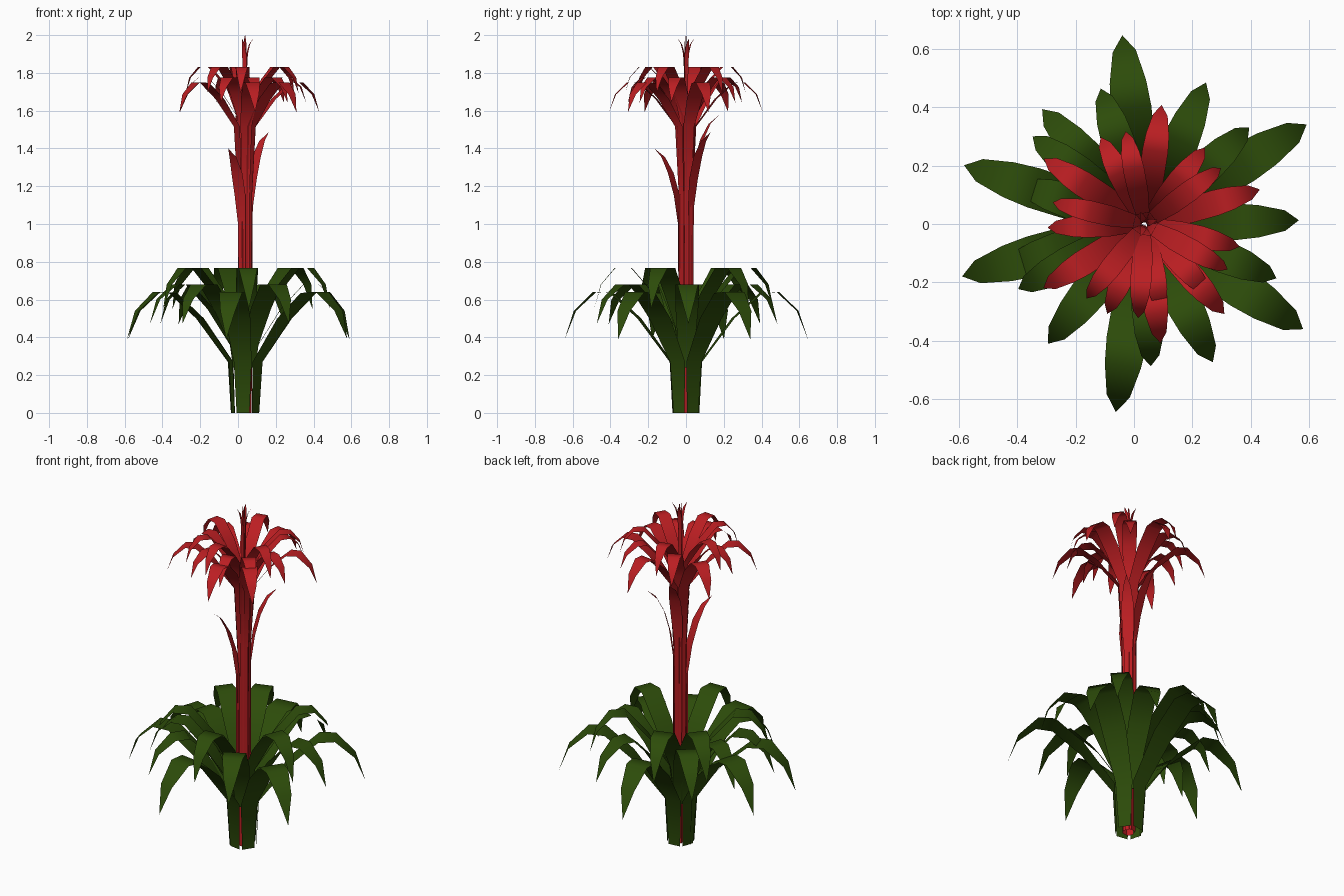
import bpy, math
from mathutils import Vector

if "Cube" in bpy.data.objects:
    bpy.data.objects.remove(bpy.data.objects["Cube"])

def material(name, col):
    m = bpy.data.materials.new(name)
    m.diffuse_color = (*col, 1)
    m.use_nodes = True
    m.node_tree.nodes["Principled BSDF"].inputs["Base Color"].default_value = m.diffuse_color
    return m

GREEN = material("leaf green", (0.026, 0.072, 0.003))
RED = material("bract red", (0.50, 0.013, 0.016))
CX = 0.037  # plant axis in x

def tier(name, angles, path, mat):
    """Fan of ribbon leaves; path rows are (radius, height, width), the last row is the tip."""
    verts, faces = [], []
    for a in angles:
        a = math.radians(a)
        out = Vector((math.cos(a), math.sin(a), 0))
        side = Vector((-math.sin(a), math.cos(a), 0))
        start = len(verts)
        for r, z, w in path:
            c = out * r + Vector((CX, 0, z))
            if w > 0:
                verts += [c - side * w / 2, c + side * w / 2]
            else:
                verts.append(c)
        n = len(path) - 1
        for i in range(n - 1):
            b = start + 2 * i
            faces.append((b, b + 2, b + 3, b + 1))
        b = start + 2 * (n - 1)
        faces.append((b, b + 2, b + 1))
    me = bpy.data.meshes.new(name)
    me.from_pydata([tuple(v) for v in verts], [], faces)
    me.materials.append(mat)
    for p in me.polygons:
        p.use_smooth = True
    ob = bpy.data.objects.new(name, me)
    bpy.context.collection.objects.link(ob)
    return ob

# Leaf profiles of the green rosette; inner tiers start above the ground
LOWER = [(.067, 0, .069), (.08, .27, .095), (.25, .5, .135), (.40, .635, .14),
         (.49, .64, .125), (.595, .54, .08), (.65, .39, 0)]
MIDDLE = [(.055, .24, .07), (.07, .36, .09), (.19, .55, .12), (.31, .68, .125),
          (.39, .68, .11), (.48, .60, .07), (.527, .47, 0)]
UPPER = [(.04, .32, .055), (.055, .45, .075), (.17, .63, .11), (.29, .768, .115),
         (.375, .768, .10), (.45, .68, .062), (.487, .55, 0)]
EXTRA = [(r * .89, z, w * .95) for r, z, w in MIDDLE]

def spin(start):
    return [start + 65.2 * i for i in range(6)]

# Green rosette
tier("lower_leaves", spin(196), LOWER, GREEN)
tier("middle_leaves", spin(231), MIDDLE, GREEN)
tier("upper_leaves", spin(142), UPPER, GREEN)
tier("extra_leaf", [163], EXTRA, GREEN)

# Red flower head: the same rosette, smaller and drawn down into a long stalk
S = 0.632
def bract(path, base, foot, rs=1.0):
    rows = [(base, foot, .032), (base + .003, 1.15, .04)]
    rows += [(r * S * rs, 1.75 + (z - .64) * S, w * S) for r, z, w in path[1:]]
    return rows

tier("lower_bracts", spin(311.5), bract(LOWER, .03, 0), RED)
tier("middle_bracts", spin(346.5), bract(MIDDLE, .02, .9), RED)
tier("upper_bracts", spin(266), bract(UPPER, .01, 1.0, 1.05), RED)
tier("extra_bract", [281], bract(EXTRA, .015, .95, 1.06), RED)

# Single bracts that curl away from the stalk below the head
for i, (ang, r, z) in enumerate([(242, .19, 1.40), (106, .18, 1.575), (46, .18, 1.485)]):
    tier(f"stalk_bract_{i + 1}", [ang],
         [(.033, 0, .034), (.036, z - .40, .045), (.055, z - .25, .065), (r * .48, z - .13, .065),
          (r * .72, z - .045, .04), (r, z, 0)], RED)

# Slim tuft at the top
tier("top_tuft", [20, 110, 250],
     [(.006, 1.4, .014), (.008, 1.82, .02), (.012, 1.90, .024), (.025, 1.95, .018), (.045, 1.98, 0)], RED)
tier("tuft_centre", [65, 245],
     [(.004, 1.4, .014), (.004, 1.88, .018), (.006, 1.95, .012), (.004, 2.0, 0)], RED)
